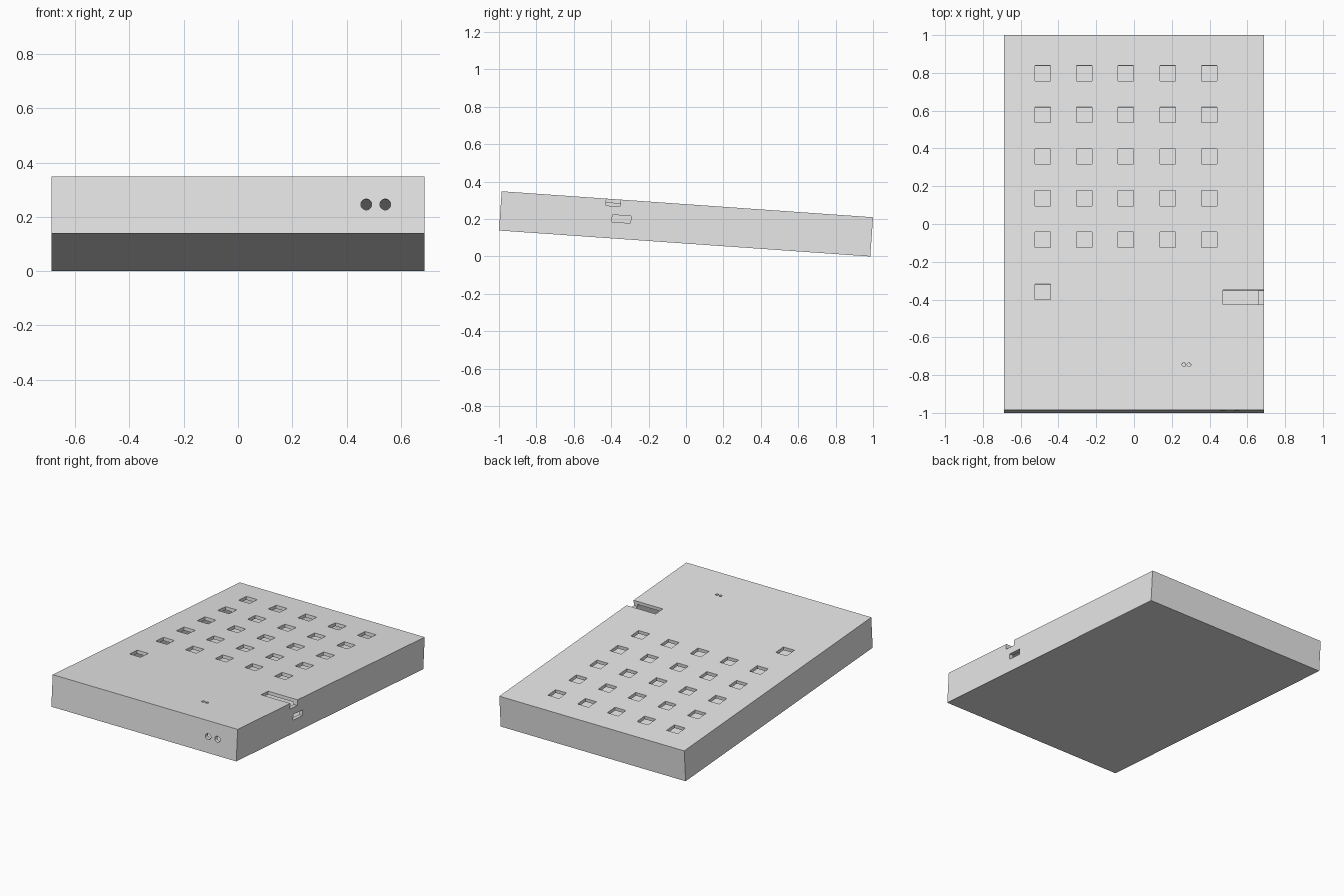
import bpy
import bmesh
import math
from mathutils import Matrix, Vector

cube = bpy.data.objects.get("Cube")
if cube:
    bpy.data.objects.remove(cube, do_unlink=True)

W, L, T = 1.374, 1.99, 0.21      # case width, length, thickness
WALL, PLATE = 0.027, 0.022       # side walls, top and bottom plates
TOP = T / 2
PITCH, KEY = 0.2205, 0.082       # key spacing and hole size

grey = bpy.data.materials.new("plain_grey")
grey.use_nodes = True
grey.diffuse_color = (0.8, 0.8, 0.8, 1)
grey.node_tree.nodes["Principled BSDF"].inputs["Base Color"].default_value = (0.8, 0.8, 0.8, 1)


def make_object(name, bm):
    mesh = bpy.data.meshes.new(name)
    bm.to_mesh(mesh)
    bm.free()
    mesh.materials.append(grey)
    obj = bpy.data.objects.new(name, mesh)
    bpy.context.collection.objects.link(obj)
    return obj


def boxes(name, centres, size):
    bm = bmesh.new()
    for c in centres:
        bmesh.ops.create_cube(bm, size=1, matrix=Matrix.Translation(c) @ Matrix.Diagonal((*size, 1)))
    return make_object(name, bm)


def cylinders(name, centres, radius, depth, turn=0):
    bm = bmesh.new()
    for c in centres:
        bmesh.ops.create_cone(bm, cap_ends=True, segments=32, radius1=radius, radius2=radius,
                              depth=depth, matrix=Matrix.Translation(c) @ Matrix.Rotation(turn, 4, 'X'))
    return make_object(name, bm)


# Closed hollow case
case = boxes("keypad_case", [Vector((0, 0, 0))], (W, L, T))
cavity = boxes("cavity_cutter", [Vector((0, 0, 0))], (W - 2 * WALL, L - 2 * WALL, T - 2 * PLATE))

# Five by five key holes plus one separate hole
left_column = -0.484
keys = [Vector((left_column + i * PITCH, -0.09 + j * PITCH, TOP)) for i in range(5) for j in range(5)]
keys.append(Vector((left_column, -0.368, TOP)))
key_holes = boxes("key_hole_cutter", keys, (KEY, KEY, 0.08))

# Slot in the top that breaks through the side wall, and the port below it
slot = boxes("side_slot_cutter", [Vector((0.62, -0.396, TOP))], (0.3, 0.076, 0.074))
port = boxes("side_port_cutter", [Vector((W / 2, -0.346, 0.002))], (0.1, 0.1, 0.038))

# Pair of sockets in the front wall and pair of pin holes in the top
sockets = cylinders("front_socket_cutter", [Vector((x, -L / 2, 0.002)) for x in (0.473, 0.543)],
                    0.02, 0.1, math.pi / 2)
pins = cylinders("pin_hole_cutter", [Vector((x, -0.754, TOP)) for x in (0.264, 0.291)], 0.01, 0.08)

# Cut every opening, then drop the cutters
bpy.context.view_layer.objects.active = case
for cutter in (cavity, key_holes, slot, port, sockets, pins):
    cutter.hide_render = True
    mod = case.modifiers.new(cutter.name, 'BOOLEAN')
    mod.operation = 'DIFFERENCE'
    mod.solver = 'EXACT'
    mod.object = cutter
    bpy.ops.object.modifier_apply(modifier=mod.name)
    bpy.data.objects.remove(cutter, do_unlink=True)

# Tilt the case so that it rests on its back edge
tilt = math.radians(-4)
lift = (T * math.cos(tilt) + L * math.sin(-tilt)) / 2
case.data.transform(Matrix.Translation((0, 0, lift)) @ Matrix.Rotation(tilt, 4, 'X'))

# Smooth the round holes only
bpy.ops.object.select_all(action='DESELECT')
case.select_set(True)
bpy.ops.object.shade_smooth_by_angle(angle=math.radians(30))
